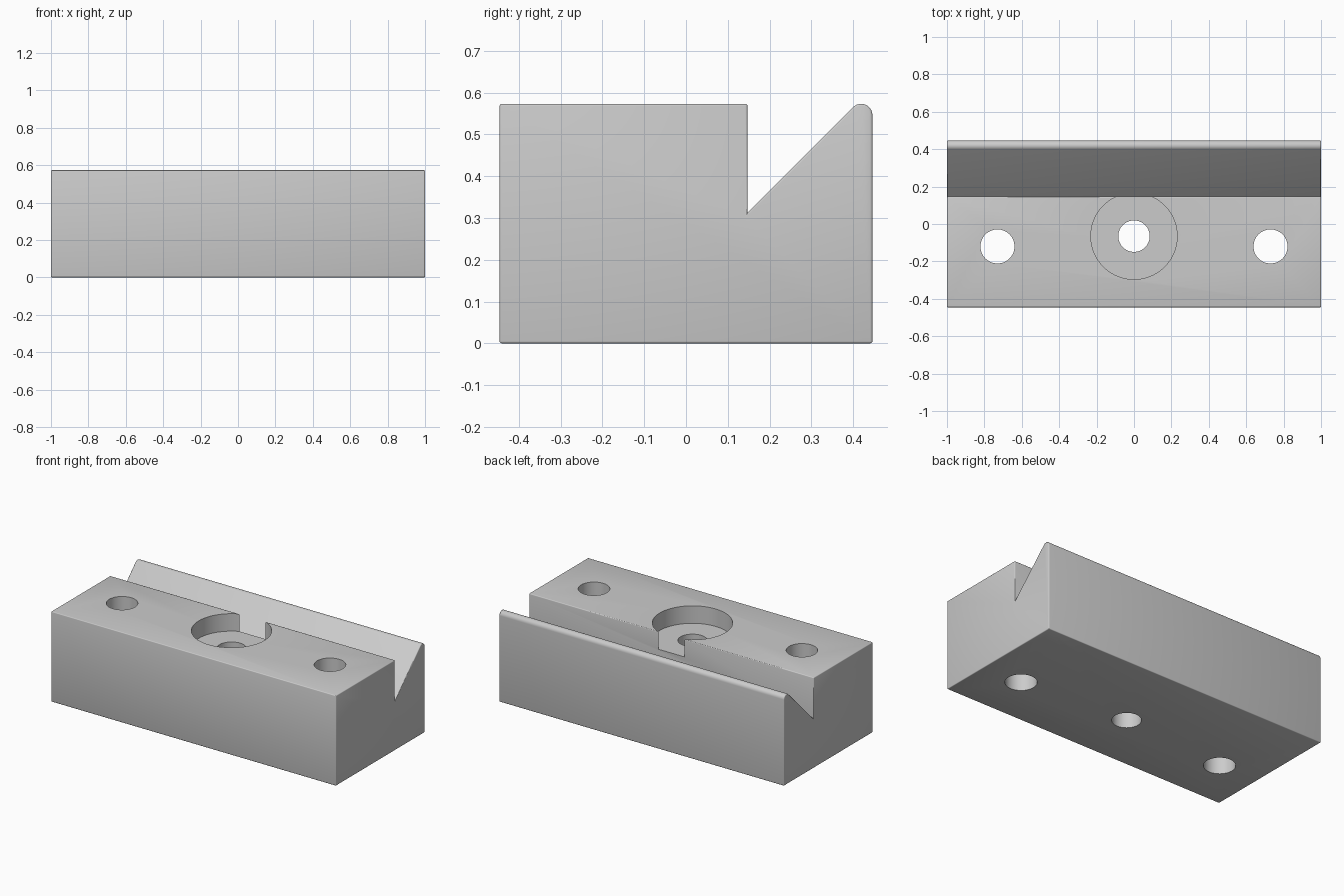
import bpy, bmesh, math

cube = bpy.data.objects.get("Cube")
if cube:
    bpy.data.objects.remove(cube, do_unlink=True)

HALF_X, HALF_Y, HEIGHT = 1.0, 0.446, 0.573
STEP_Y, VALLEY_Z = 0.147, 0.312
TIP_R, EDGE = 0.027, 0.005

grey = bpy.data.materials.new("plain grey")
grey.use_nodes = True
colour = (0.6, 0.6, 0.6, 1)
grey.diffuse_color = colour
grey.node_tree.nodes["Principled BSDF"].inputs["Base Color"].default_value = colour


def cylinder(name, x, y, radius, bottom, top):
    """Upright cylinder used to cut a hole."""
    bpy.ops.mesh.primitive_cylinder_add(vertices=64, radius=radius, depth=top - bottom,
                                        location=(x, y, (top + bottom) / 2))
    obj = bpy.context.object
    obj.name = name
    obj.hide_render = True
    obj.data.materials.append(grey)
    return obj


# Side profile: block, square step, V valley and rounded lip
tip_y, tip_z = HALF_Y - TIP_R, HEIGHT - TIP_R
profile = [(-HALF_Y, 0), (HALF_Y, 0)]
for i in range(13):
    a = math.radians(135 * i / 12)
    profile.append((tip_y + TIP_R * math.cos(a), tip_z + TIP_R * math.sin(a)))
profile += [(STEP_Y, VALLEY_Z), (STEP_Y, HEIGHT), (-HALF_Y, HEIGHT)]

bm = bmesh.new()
end = bm.faces.new([bm.verts.new((-HALF_X, y, z)) for y, z in profile])
ext = bmesh.ops.extrude_face_region(bm, geom=[end])
moved = [v for v in ext["geom"] if isinstance(v, bmesh.types.BMVert)]
bmesh.ops.translate(bm, verts=moved, vec=(2 * HALF_X, 0, 0))
bmesh.ops.recalc_face_normals(bm, faces=bm.faces)

# Soften the sharp outer edges, leaving the valley crisp
sharp = [e for e in bm.edges if e.is_convex and e.calc_face_angle(0) > math.radians(60)]
bmesh.ops.bevel(bm, geom=sharp, offset=EDGE, offset_type='OFFSET', segments=3,
                profile=0.5, affect='EDGES', clamp_overlap=True)
mesh = bpy.data.meshes.new("clamp_block")
bm.to_mesh(mesh)
bm.free()
mesh.materials.append(grey)
block = bpy.data.objects.new("clamp_block", mesh)
bpy.context.collection.objects.link(block)

# Through holes and the counterbore that breaks into the valley
cutters = [
    cylinder("left_hole_cutter", 0.73, -0.12, 0.091, -0.1, 0.8),
    cylinder("right_hole_cutter", -0.73, -0.12, 0.091, -0.1, 0.8),
    cylinder("centre_hole_cutter", 0, -0.065, 0.084, -0.1, 0.8),
    cylinder("counterbore_cutter", 0, -0.065, 0.231, 0.462, 0.8),
]
bpy.ops.object.select_all(action='DESELECT')
block.select_set(True)
bpy.context.view_layer.objects.active = block
for cutter in cutters:
    mod = block.modifiers.new(cutter.name, 'BOOLEAN')
    mod.operation = 'DIFFERENCE'
    mod.solver = 'EXACT'
    mod.object = cutter
    bpy.ops.object.modifier_apply(modifier=mod.name)
    bpy.data.objects.remove(cutter, do_unlink=True)

bpy.ops.object.shade_smooth_by_angle(angle=math.radians(32))
